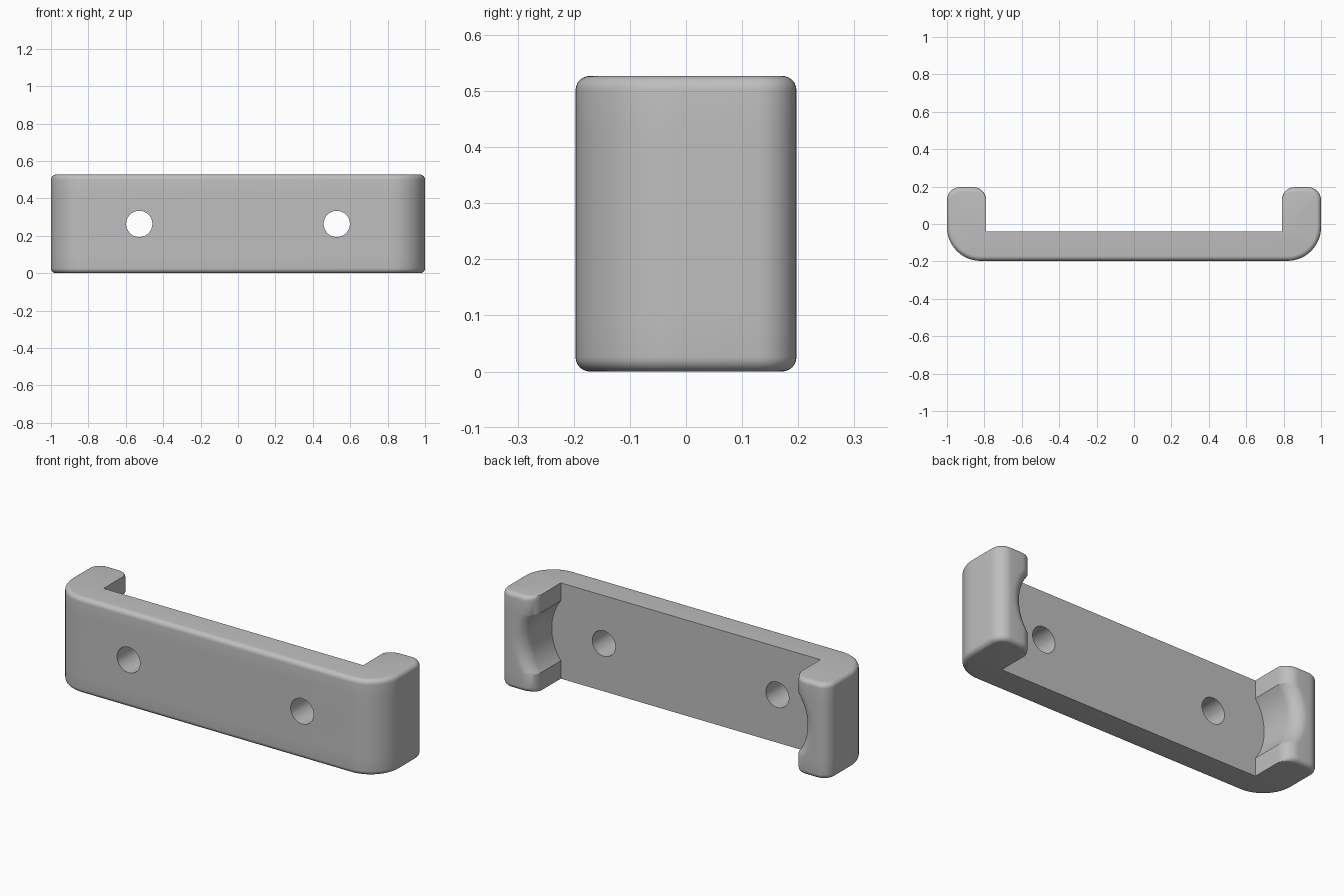
import bpy, bmesh, math

cube = bpy.data.objects.get("Cube")
if cube:
    bpy.data.objects.remove(cube, do_unlink=True)

# Main dimensions
W, D, H = 1.0, 0.197, 0.527        # half width, half depth, height
INNER, FLOOR = 0.79, -0.04         # arm inner face, back face of the plate
R_FRONT, R_TIP, R_EDGE = 0.18, 0.07, 0.026
CHORD, DEPTH = 0.165, 0.055        # scoop half height and depth
R_SCOOP = (CHORD ** 2 + DEPTH ** 2) / (2 * DEPTH)

grey = bpy.data.materials.new("light grey")
grey.use_nodes = True
grey.diffuse_color = (0.52, 0.52, 0.52, 1)
grey.node_tree.nodes["Principled BSDF"].inputs["Base Color"].default_value = grey.diffuse_color


def arc(cx, cy, rx, ry, start, end, n):
    angles = [math.radians(start + (end - start) * i / n) for i in range(n + 1)]
    return [(cx + rx * math.cos(a), cy + ry * math.sin(a)) for a in angles]


def outline(z):
    """Plan section at height z: rounded outer edge, scooped arms."""
    near = min(z, H - z)
    inset = 0
    if near < R_EDGE:
        inset = R_EDGE - math.sqrt(max(0, R_EDGE ** 2 - (R_EDGE - near) ** 2))
    dz = abs(z - H / 2)
    scoop = 0
    if dz < CHORD:
        scoop = math.sqrt(R_SCOOP ** 2 - dz ** 2) - (R_SCOOP - DEPTH)
    x = INNER + scoop
    ro, rt = R_FRONT - inset, R_TIP - inset
    half = arc(W - R_FRONT, R_FRONT - D, ro, ro, -90, 0, 16)
    half += arc(W - R_TIP, D - R_TIP, rt, rt, 0, 90, 10)
    half += arc(x + R_TIP, D - R_TIP, R_TIP, rt, 90, 180, 10)
    half.append((x, FLOOR))
    return half + [(-px, py) for px, py in reversed(half)]


# Heights: fine steps in the rounded edges and through the scoop
edge = [R_EDGE * (1 - math.cos(math.radians(15 * i))) for i in range(7)]
scoop_steps = [H / 2 + CHORD * (i / 14 - 1) for i in range(29)]
levels = edge + scoop_steps + [H - z for z in reversed(edge)]

# Bracket body lofted through the sections
bm = bmesh.new()
rings = [[bm.verts.new((x, y, z)) for x, y in outline(z)] for z in levels]
count = len(rings[0])
for low, high in zip(rings, rings[1:]):
    for i in range(count):
        j = (i + 1) % count
        bm.faces.new((low[i], low[j], high[j], high[i]))
bm.faces.new(list(reversed(rings[0])))
bm.faces.new(rings[-1])
bmesh.ops.recalc_face_normals(bm, faces=bm.faces)
mesh = bpy.data.meshes.new("bracket")
bm.to_mesh(mesh)
bm.free()
bracket = bpy.data.objects.new("bracket", mesh)
bpy.context.collection.objects.link(bracket)
mesh.materials.append(grey)

# Screw holes through the plate
for side, label in ((1, "left"), (-1, "right")):
    bpy.ops.mesh.primitive_cylinder_add(
        vertices=48, radius=0.07, depth=0.5,
        location=(side * 0.528, -0.12, H / 2), rotation=(math.pi / 2, 0, 0))
    cutter = bpy.context.object
    cutter.name = label + "_hole_cutter"
    cutter.data.materials.append(grey)
    cutter.hide_render = True
    cut = bracket.modifiers.new(label + "_hole", "BOOLEAN")
    cut.operation = "DIFFERENCE"
    cut.solver = "EXACT"
    cut.object = cutter
    bpy.ops.object.select_all(action="DESELECT")
    bracket.select_set(True)
    bpy.context.view_layer.objects.active = bracket
    bpy.ops.object.modifier_apply(modifier=cut.name)
    bpy.data.objects.remove(cutter, do_unlink=True)

bpy.ops.object.shade_smooth_by_angle(angle=math.radians(28))
